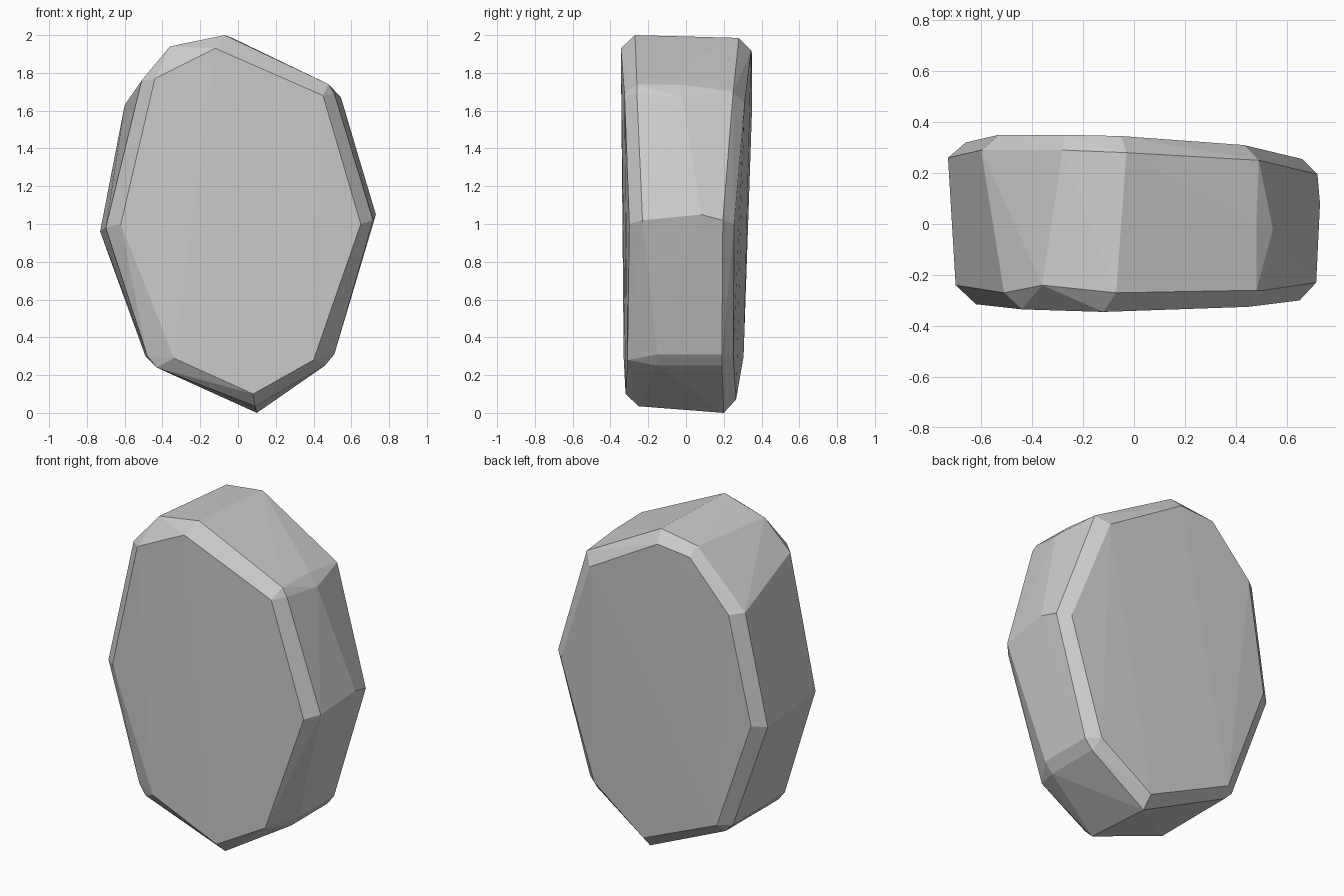
import bpy, bmesh

# Outlines of the slab, clockwise from the top, as (x, y, z)
front_face = [(-.12, -.345, 1.93), (.45, -.325, 1.68), (.65, -.30, 1.0), (.40, -.31, .28),
              (.08, -.32, .10), (-.34, -.33, .29), (-.62, -.315, 1.0), (-.44, -.335, 1.77)]
front_rim = [(-.07, -.27, 2.0), (.48, -.26, 1.74), (.51, -.26, 1.69), (.715, -.23, 1.02),
             (.47, -.24, .40), (.43, -.24, .28), (.09, -.25, .035), (-.43, -.27, .24),
             (-.48, -.26, .30), (-.70, -.24, .98), (-.51, -.27, 1.76), (-.36, -.24, 1.94)]
back_rim = [(-.03, .28, 1.985), (.49, .25, 1.70), (.72, .195, 1.02), (.51, .19, .31),
            (.46, .19, .25), (.10, .20, .0), (-.44, .25, .25), (-.49, .25, .30),
            (-.73, .26, .96), (-.60, .29, 1.63), (-.28, .29, 1.95)]
back_face = [(-.05, .345, 1.92), (.43, .31, 1.64), (.66, .255, 1.0), (.44, .25, .31),
             (.10, .265, .07), (-.42, .305, .30), (-.66, .32, .97), (-.53, .35, 1.62),
             (-.27, .35, 1.90)]
# Slight bulges midway along the right-hand edge
side_bulges = [(.48, 0, 1.735), (.545, -.02, 1.67), (.73, .08, 1.05), (.51, -.15, .31),
               (.46, -.15, .25)]

# Stone: faceted convex shell around the outlines
bm = bmesh.new()
for ring in (front_face, front_rim, back_rim, back_face, side_bulges):
    for co in ring:
        bm.verts.new(co)
hull = bmesh.ops.convex_hull(bm, input=bm.verts[:])
loose = [v for v in bm.verts if not v.link_faces]
bmesh.ops.delete(bm, geom=loose, context='VERTS')
bmesh.ops.recalc_face_normals(bm, faces=bm.faces[:])

mesh = bpy.data.meshes.new("stone")
bm.to_mesh(mesh)
bm.free()
stone = bpy.data.objects.new("stone", mesh)
bpy.context.collection.objects.link(stone)
